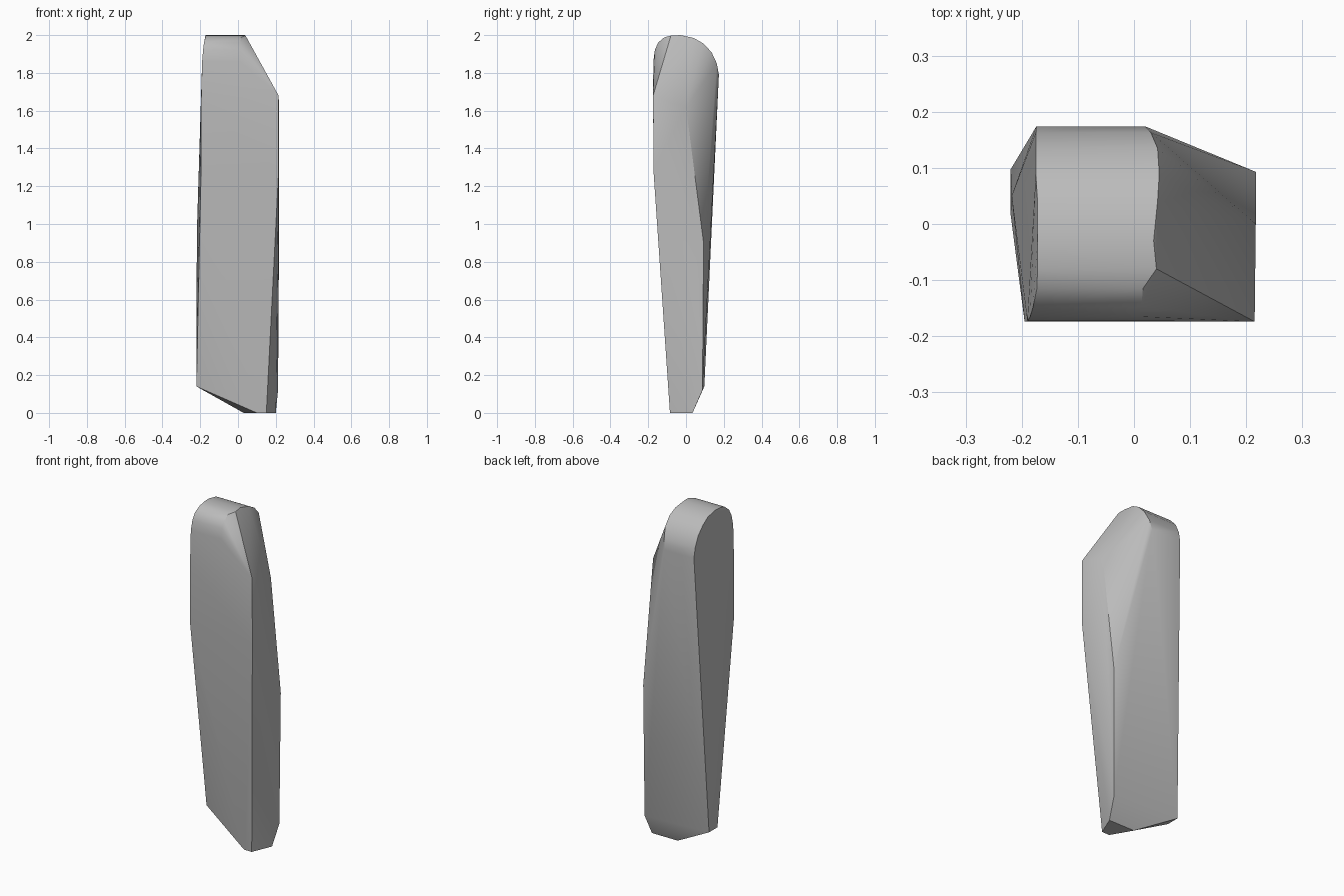
import bpy, bmesh, math

cube = bpy.data.objects.get("Cube")
if cube:
    bpy.data.objects.remove(cube, do_unlink=True)

grey = bpy.data.materials.new("plain grey")
grey.use_nodes = True
colour = (0.5, 0.5, 0.5, 1)
grey.diffuse_color = colour
grey.node_tree.nodes["Principled BSDF"].inputs["Base Color"].default_value = colour

# Bottom facet and the corners just above it
base = [(0.10, -0.085, 0), (0.15, -0.085, 0), (0.20, 0.035, 0), (0.03, 0.035, 0),
        (0.212, 0.087, 0.12), (-0.22, 0.018, 0.14), (-0.22, 0.097, 0.14)]

# Corners of the long side faces
sides = [(0.217, 0.093, 0.90), (0.217, 0.0, 1.62),
         (0.215, -0.172, 1.28), (0.215, -0.174, 1.68),
         (-0.195, -0.172, 1.30), (-0.195, -0.174, 1.65),
         (-0.218, 0.05, 0.95)]

# Rounded crown: y, z, left x, right x
crown = [(-0.173, 1.86, -0.19, 0.01), (-0.165, 1.92, -0.185, 0.01),
         (-0.148, 1.96, -0.18, 0.013), (-0.115, 1.988, -0.173, 0.016),
         (-0.08, 1.997, -0.172, 0.04), (-0.03, 2.0, -0.172, 0.035),
         (0.04, 1.985, -0.172, 0.042), (0.09, 1.957, -0.175, 0.045),
         (0.135, 1.91, -0.175, 0.042), (0.163, 1.85, -0.175, 0.03),
         (0.174, 1.79, -0.174, 0.02)]
top = [(x, y, z) for y, z, left, right in crown for x in (left, right)]

# Wrap the corners in one convex skin
bm = bmesh.new()
for p in base + sides + top:
    bm.verts.new(p)
hull = bmesh.ops.convex_hull(bm, input=bm.verts[:])
spare = {v for v in hull["geom_interior"] + hull["geom_unused"]
         if isinstance(v, bmesh.types.BMVert)}
if spare:
    bmesh.ops.delete(bm, geom=list(spare), context='VERTS')
bmesh.ops.dissolve_limit(bm, angle_limit=math.radians(0.5),
                         verts=bm.verts[:], edges=bm.edges[:])
bmesh.ops.recalc_face_normals(bm, faces=bm.faces[:])

mesh = bpy.data.meshes.new("stone_slab")
bm.to_mesh(mesh)
bm.free()
mesh.materials.append(grey)
slab = bpy.data.objects.new("stone_slab", mesh)
bpy.context.collection.objects.link(slab)

# Smooth crown, crisp long edges
bpy.ops.object.select_all(action='DESELECT')
slab.select_set(True)
bpy.context.view_layer.objects.active = slab
bpy.ops.object.shade_smooth_by_angle(angle=math.radians(30))
